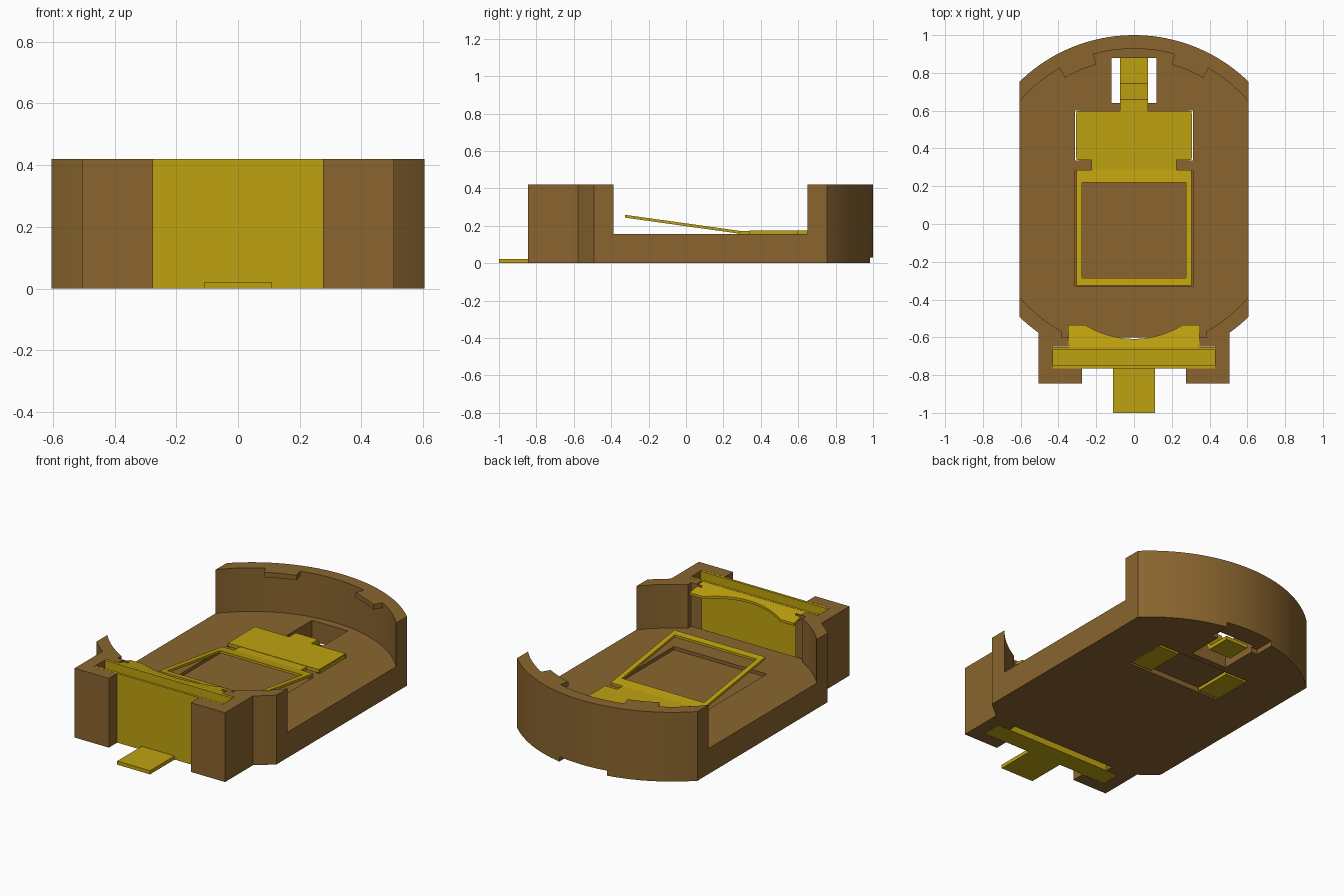
import bpy, bmesh, math

old = bpy.data.objects.get("Cube")
if old:
    bpy.data.objects.remove(old, do_unlink=True)


def material(name, rgb):
    m = bpy.data.materials.new(name)
    m.use_nodes = True
    m.diffuse_color = (*rgb, 1)
    m.node_tree.nodes["Principled BSDF"].inputs["Base Color"].default_value = (*rgb, 1)
    return m


BROWN = material("brown plastic", (0.254, 0.130, 0.028))
BRASS = material("yellow metal", (0.521, 0.361, 0.005))


def prism(name, pts, lo, hi, mat, axis="z"):
    """Extrude a flat outline along an axis: outline is (x,y), (x,z) or (y,z)."""
    place = {"z": lambda p, h: (p[0], p[1], h),
             "y": lambda p, h: (p[0], h, p[1]),
             "x": lambda p, h: (h, p[0], p[1])}[axis]
    bm = bmesh.new()
    bottom = [bm.verts.new(place(p, lo)) for p in pts]
    top = [bm.verts.new(place(p, hi)) for p in pts]
    bm.faces.new(bottom)
    bm.faces.new(top)
    n = len(pts)
    for i in range(n):
        j = (i + 1) % n
        bm.faces.new((bottom[i], bottom[j], top[j], top[i]))
    bmesh.ops.recalc_face_normals(bm, faces=bm.faces)
    me = bpy.data.meshes.new(name)
    bm.to_mesh(me)
    bm.free()
    me.materials.append(mat)
    ob = bpy.data.objects.new(name, me)
    bpy.context.collection.objects.link(ob)
    return ob


def rect(x0, x1, y0, y1):
    return [(x0, y0), (x1, y0), (x1, y1), (x0, y1)]


def mirrored(half):
    """Close a right-hand outline with its mirror image."""
    return half + [(-x, y) for x, y in reversed(half)]


def arc(r, a0, a1, n, cy):
    return [(r * math.cos(math.radians(a0 + (a1 - a0) * i / n)),
             cy + r * math.sin(math.radians(a0 + (a1 - a0) * i / n))) for i in range(n + 1)]


def cut(ob, pts, lo, hi):
    """Subtract a vertical prism from a part."""
    tool = prism("cutter", pts, lo, hi, ob.data.materials[0])
    tool.hide_render = True
    mod = ob.modifiers.new("cut", "BOOLEAN")
    mod.operation = "DIFFERENCE"
    mod.solver = "EXACT"
    mod.object = tool
    bpy.ops.object.select_all(action="DESELECT")
    bpy.context.view_layer.objects.active = ob
    ob.select_set(True)
    bpy.ops.object.modifier_apply(modifier=mod.name)
    bpy.data.objects.remove(tool, do_unlink=True)


CY, R_OUT, R_IN = 0.131, 0.869, 0.797
FLOOR, TOP, SIDE = 0.155, 0.42, 0.605

# Holder body: rounded ends, straight sides, two front arms
edge = math.degrees(math.acos(SIDE / R_OUT))
arm = math.degrees(math.acos(0.505 / R_OUT))
front = [(0.275, -0.845), (0.505, -0.845)] + arc(R_OUT, -arm, -edge, 4, CY)
back = arc(R_OUT, edge, 180 - edge, 40, CY)
outline = front + back + [(-x, y) for x, y in reversed(front)]
outline += [(-0.275, -0.70), (0.275, -0.70)]
body = prism("holder_body", outline, 0, TOP, BROWN)

# Round cell cavity and the pocket for the front contact
cut(body, arc(R_IN, 0, 358, 179, CY), FLOOR, 0.6)
cut(body, rect(-0.385, 0.385, -0.6, -0.45), FLOOR, 0.6)
cut(body, mirrored([(0.43, -0.766), (0.43, -0.648), (0.348, -0.648), (0.348, -0.602)]), -0.1, 0.6)
# Rear window, tail groove and clamp openings
cut(body, rect(-0.12, 0.12, 0.64, 0.88), -0.1, 0.3)
cut(body, rect(-0.16, 0.16, 0.86, 1.1), -0.1, 0.03)
cut(body, rect(-0.312, 0.312, 0.335, 0.6), -0.1, 0.03)
for s in (-1, 1):
    cut(body, rect(min(s * 0.288, s * 0.312), max(s * 0.288, s * 0.312), 0.335, 0.6), -0.1, 0.3)
# Shallow bed below the spring frame
cut(body, rect(-0.312, 0.312, -0.33, 0.28), 0.135, 0.3)

# Retaining lips on the rear wall
for label, a in (("left", 60.4), ("right", 105.6)):
    lip = arc(0.74, a, a + 14, 6, CY) + arc(0.80, a + 14, a, 6, CY)
    prism(label + "_retaining_lip", lip, 0.39, TOP, BROWN)

# Lower contact plate with narrow neck
prism("lower_contact_plate", rect(-0.305, 0.305, 0.34, 0.597), FLOOR, 0.175, BRASS)
prism("lower_contact_neck", rect(-0.225, 0.225, 0.28, 0.345), FLOOR, 0.173, BRASS)

# Clamp legs folded under the floor
for label, s in (("left", 1), ("right", -1)):
    leg = [(0.29, 0.17), (0.308, 0.17), (0.308, 0), (0.17, 0), (0.17, 0.02), (0.29, 0.02)]
    prism(label + "_clamp_leg", [(s * x, z) for x, z in leg], 0.35, 0.585, BRASS, "y")

# Sprung frame rising toward the front
frame = prism("spring_frame", rect(-0.305, 0.305, -0.325, 0.285), 0.158, 0.173, BRASS)
cut(frame, rect(-0.275, 0.275, -0.285, 0.22), 0, 0.5)
for v in frame.data.vertices:
    v.co.z += (0.285 - v.co.y) * 0.14

# Rear solder tail stepping down through the window
prism("rear_tail", [(0.59, 0.175), (0.66, 0.175), (0.745, 0.022), (0.88, 0.022),
                    (0.88, 0), (0.732, 0), (0.648, FLOOR), (0.59, FLOOR)],
      -0.075, 0.075, BRASS, "x")

# Front contact: upright channel, sloped cell flange and solder tail
prism("front_contact_channel", [(-0.765, 0), (-0.65, 0), (-0.65, TOP), (-0.665, TOP),
                                (-0.665, 0.02), (-0.75, 0.02), (-0.75, TOP), (-0.765, TOP)],
      -0.428, 0.428, BRASS, "x")
hollow = arc(0.488, -58, -122, 20, -0.12)
flange = prism("front_contact_flange",
               [(-0.345, -0.655), (0.345, -0.655), (0.35, -0.535)] + hollow + [(-0.35, -0.535)],
               0.405, TOP, BRASS)
for v in flange.data.vertices:
    v.co.z -= (v.co.y + 0.655) * 0.22
prism("front_tail", rect(-0.11, 0.11, -1, -0.755), 0, 0.022, BRASS)

# Smooth the curved walls, keep the edges crisp
bpy.ops.object.select_all(action="DESELECT")
body.select_set(True)
bpy.context.view_layer.objects.active = body
bpy.ops.object.shade_smooth_by_angle(angle=math.radians(25))
